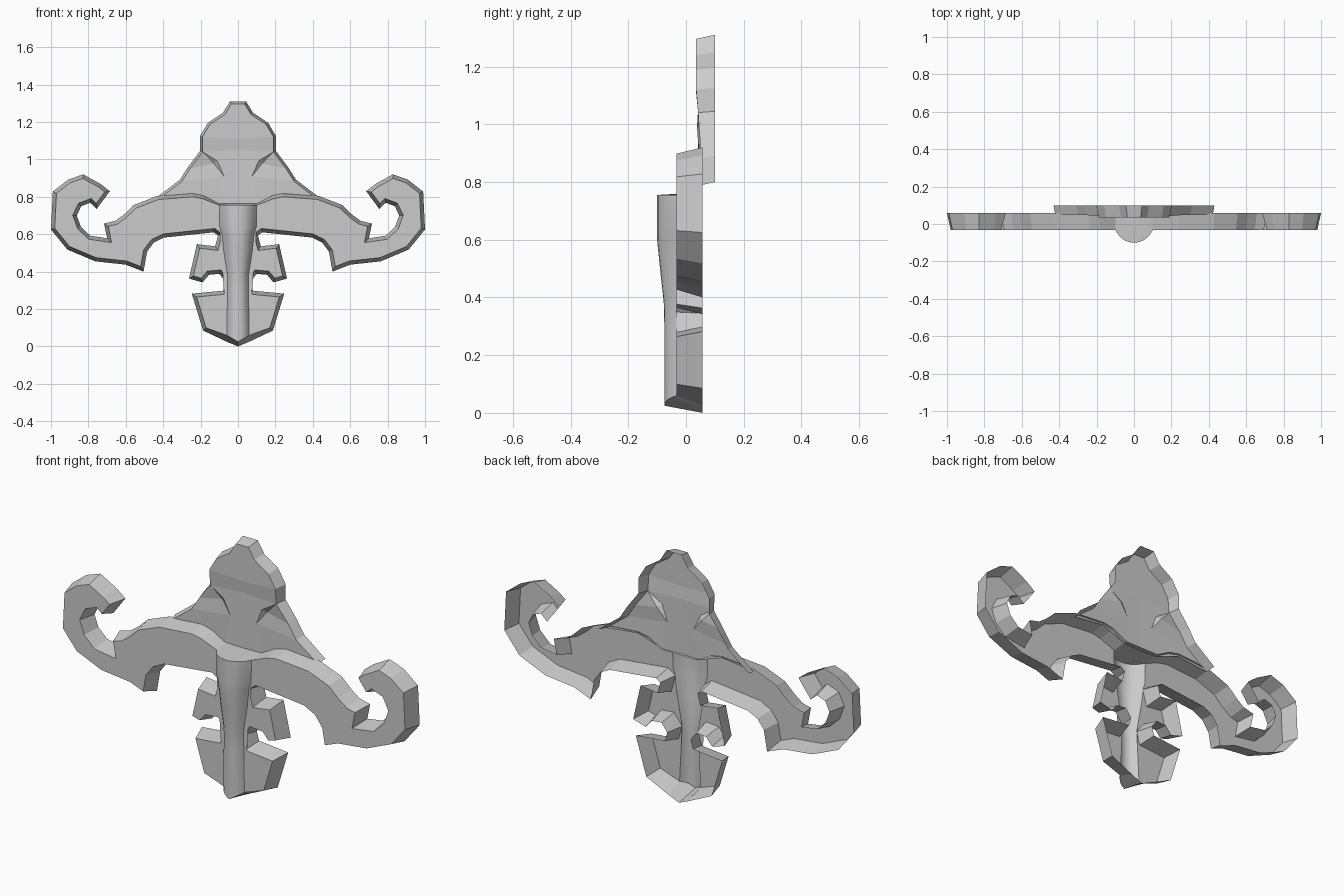
import bpy, bmesh
from mathutils import Vector

cube = bpy.data.objects.get("Cube")
if cube:
    bpy.data.objects.remove(cube)

mat = bpy.data.materials.new("plain_grey")
mat.use_nodes = True
GREY = (0.6, 0.6, 0.6, 1)
mat.diffuse_color = GREY
mat.node_tree.nodes["Principled BSDF"].inputs["Base Color"].default_value = GREY

FRONT, BACK = -0.033, 0.058


def make(name, verts, faces, mirror=True, smooth=False):
    mesh = bpy.data.meshes.new(name)
    mesh.from_pydata(verts, [], faces)
    bm = bmesh.new()
    bm.from_mesh(mesh)
    bmesh.ops.recalc_face_normals(bm, faces=bm.faces)
    # the open shells face forward
    bm.normal_update()
    if sum(f.normal.y * f.calc_area() for f in bm.faces) > 0:
        bmesh.ops.reverse_faces(bm, faces=bm.faces)
    bm.to_mesh(mesh)
    bm.free()
    mesh.materials.append(mat)
    ob = bpy.data.objects.new(name, mesh)
    bpy.context.collection.objects.link(ob)
    if mirror:
        ob.modifiers.new("Mirror", "MIRROR").use_clip = True
    if smooth:
        bpy.context.view_layer.objects.active = ob
        ob.select_set(True)
        bpy.ops.object.shade_smooth_by_angle(angle=0.6)
        ob.select_set(False)
    return ob


def inset(path, d):
    """Shift a clockwise open path inwards with limited mitres."""
    pts = [Vector(p) for p in path]
    out = []
    for i, p in enumerate(pts):
        dirs = []
        if i:
            dirs.append((p - pts[i - 1]).normalized())
        if i < len(pts) - 1:
            dirs.append((pts[i + 1] - p).normalized())
        norms = [Vector((v.y, -v.x)) for v in dirs]
        n = sum(norms, Vector((0, 0))).normalized()
        out.append(p + n * d / max(n.dot(norms[0]), 0.6))
    return out


def walls(n):
    return [(i, i + 1, n + i + 1, n + i) for i in range(n - 1)]


# Spine: half width and front depth at each height
spine = [(0.755, 0.10, -0.10), (0.64, 0.098, -0.10), (0.60, 0.086, -0.10),
         (0.50, 0.075, -0.09), (0.38, 0.056, -0.077), (0.30, 0.056, -0.075),
         (0.06, 0.06, -0.075)]

# Scrolled arm and lower leaves: rear rim, clockwise from the top
rim = [(0.10, 0.765), (0.18, 0.808), (0.24, 0.82), (0.43, 0.805), (0.555, 0.757),
       (0.61, 0.705), (0.655, 0.672), (0.716, 0.657),
       # inside of the scroll
       (0.70, 0.578), (0.79, 0.592), (0.84, 0.64), (0.862, 0.70), (0.838, 0.75),
       (0.79, 0.768), (0.755, 0.735), (0.685, 0.83),
       # outside of the scroll
       (0.737, 0.87), (0.828, 0.92), (0.908, 0.892), (0.99, 0.828), (1.0, 0.625),
       (0.913, 0.518), (0.764, 0.455), (0.60, 0.437), (0.505, 0.40),
       # underside of the arm
       (0.486, 0.507), (0.45, 0.555), (0.395, 0.582), (0.13, 0.61), (0.107, 0.593),
       # middle leaf
       (0.122, 0.535), (0.22, 0.547), (0.262, 0.363), (0.19, 0.342),
       (0.155, 0.383), (0.10, 0.388), (0.067, 0.345),
       # lower leaf
       (0.08, 0.298), (0.247, 0.282), (0.187, 0.085), (0.06, 0.025)]
front = inset(rim, 0.02)
front[0] = Vector((0.10, 0.755))
front[-1] = Vector((0.06, 0.06))
n = len(rim)
inner = [(w, FRONT, z) for z, w, y in reversed(spine[1:-1])]
verts = [(x, BACK, z) for x, z in rim] + [(p.x, FRONT, p.y) for p in front] + inner
face = list(range(n, 2 * n + len(inner)))
make("scroll_arms_and_leaves", verts, walls(n) + [face])

# Spine: rounded rib, closed above and below by ledges, open behind
COLS = [(-1, 0), (-0.8, 0.45), (-0.55, 0.78), (-0.28, 0.95), (0, 1),
        (0.28, 0.95), (0.55, 0.78), (0.8, 0.45), (1, 0)]
rows = [[(u * 0.10, BACK, 0.765) for u, v in COLS]]
for z, w, y in spine:
    low = z < 0.1
    rows.append([(u * w, FRONT + v * (y - FRONT),
                  0.025 + abs(u) * 0.035 if low else z) for u, v in COLS])
rows.append([(u * 0.06, BACK, abs(u) * 0.025) for u, v in COLS])
k = len(COLS)
make("spine", [p for r in rows for p in r],
     [(r * k + c, r * k + c + 1, (r + 1) * k + c + 1, (r + 1) * k + c)
      for r in range(len(rows) - 1) for c in range(k - 1)], False, True)

# Crest: head, folded brow, centre and side wings, with a stepped crease
crest = [(0, 1.31), (0.043, 1.31), (0.08, 1.25), (0.16, 1.197), (0.203, 1.125),
         (0.203, 1.045), (0.267, 0.96), (0.31, 0.892), (0.43, 0.80)]
depth = [0.035] * 5 + [0.042, 0.048, 0.048, 0.05]
m = len(crest)
cf = inset(crest, 0.014)
cf[0].x = 0
verts = [(x, 0.10, z) for x, z in crest] + [(p.x, y, p.y) for p, y in zip(cf, depth)]
extra = {"brow": (0, 0.035, 1.11), "fold": (0, 0.042, 1.05),
         "crease": (0.11, 0.038, 0.992), "crease_end": (0.075, 0.044, 0.91),
         "groove": (0.128, 0.056, 0.977), "low": (0.10, 0.044, 0.76),
         "mid": (0, 0.04, 0.76), "side": (0.24, 0.05, 0.81)}
idx = {name: 2 * m + i for i, name in enumerate(extra)}
verts += list(extra.values())
parts = [[0, 1, 2, 3, 4, "brow"], ["brow", 4, 5, "fold"],
         ["fold", 5, "crease", "crease_end", "low", "mid"],
         [5, "groove", "crease"], ["crease", "groove", "crease_end"],
         [5, 6, "groove"], ["groove", 6, 7, "crease_end"],
         ["crease_end", 7, 8, "side", "low"]]
faces = [[idx[q] if isinstance(q, str) else m + q for q in part] for part in parts]
make("crest", verts, walls(m) + faces)
